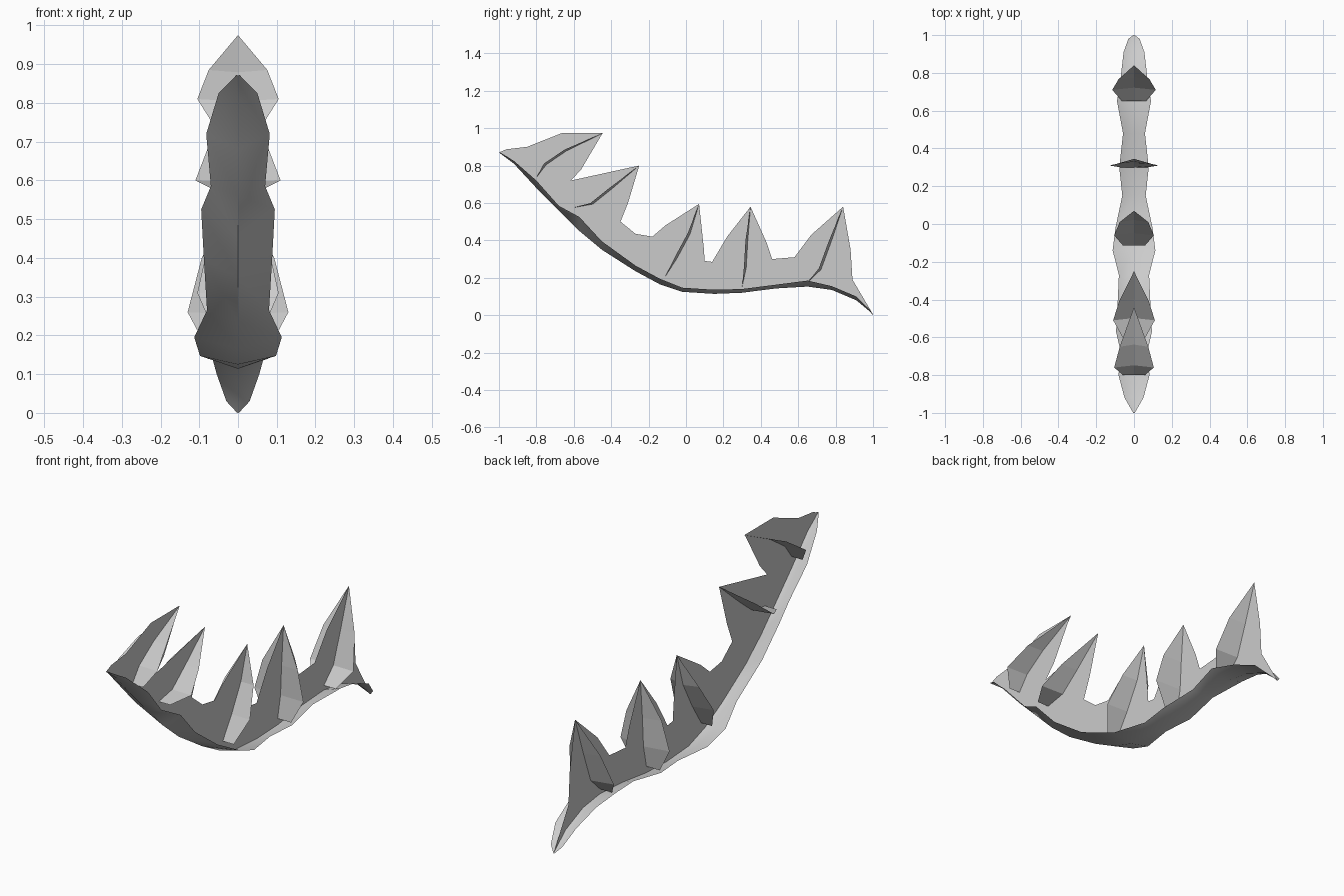
import bpy, math

def make(name, verts, faces, smooth=None):
    me = bpy.data.meshes.new(name)
    me.from_pydata(verts, [], faces)
    me.update()
    ob = bpy.data.objects.new(name, me)
    bpy.context.collection.objects.link(ob)
    if smooth:
        bpy.ops.object.select_all(action='DESELECT')
        bpy.context.view_layer.objects.active = ob
        ob.select_set(True)
        bpy.ops.object.shade_smooth_by_angle(angle=math.radians(smooth))
    return ob

# Base strip stations: y, keel z, half width, edge rise above keel
strip = [(-1, .87, .004, .002), (-.92, .81, .05, .015), (-.8, .68, .082, .04),
         (-.68, .56, .07, .025), (-.57, .45, .095, .075), (-.45, .35, .088, .045),
         (-.27, .235, .08, .03), (-.14, .165, .113, .03), (-.02, .125, .098, .022),
         (.15, .114, .062, .022), (.3, .12, .078, .02), (.48, .143, .058, .02),
         (.65, .153, .09, .032), (.78, .135, .07, .02), (.91, .08, .055, .02),
         (.98, .022, .03, .008), (1, 0, .004, .002)]

# Shallow keeled strip, an open sheet running the full length
verts, faces = [], []
for y, z, w, rise in strip:
    verts += [(-w, y, z + rise), (0, y, z), (w, y, z + rise)]
for i in range(len(strip) - 1):
    for k in (0, 1):
        a = 3 * i + k
        faces.append((a, a + 1, a + 4, a + 3))
make("base_strip", verts, faces, 40)

# Central fin: flat sheet between the keel and the jagged upper outline
crest = [(1, .004), (.89, .19), (.88, .35), (.84, .58), (.67, .43), (.58, .31), (.46, .30),
         (.43, .39), (.345, .58), (.22, .42), (.14, .285), (.10, .29), (.095, .36),
         (.07, .595), (-.11, .48), (-.18, .42), (-.27, .435), (-.35, .50), (-.31, .60),
         (-.25, .80), (-.615, .72), (-.56, .78), (-.445, .975), (-.66, .975),
         (-.85, .90), (-.96, .887)]
outline = [(s[0], s[1]) for s in strip[:-1]] + crest
make("central_fin", [(0, y, z) for y, z in outline], [tuple(range(len(outline)))])

# Cross blades: (y, z) at base, widest point, shoulder and tip, then half width
blades = [
    ((-.80, .735), (-.76, .81), (-.65, .885), (-.44, .975), .105),
    ((-.60, .575), (-.51, .60), (-.41, .68), (-.25, .80), .11),
    ((-.115, .20), (-.06, .31), (.01, .44), (.07, .595), .105),
    ((.30, .15), (.31, .26), (.318, .40), (.345, .58), .13),
    ((.65, .175), (.71, .25), (.765, .40), (.84, .58), .115)]
for n, (base, wide, shoulder, tip, w) in enumerate(blades, 1):
    verts = []
    for (y, z), f, bend in ((base, .55, 0), (wide, 1, .012), (shoulder, .72, .012)):
        verts += [(-w * f, y, z), (0, y + bend, z - bend / 2), (w * f, y, z)]
    verts.append((0, tip[0], tip[1]))
    faces = [(a, a + 1, a + 4, a + 3) for a in (0, 1, 3, 4)] + [(6, 7, 9), (7, 8, 9)]
    make(f"cross_blade_{n}", verts, faces)
